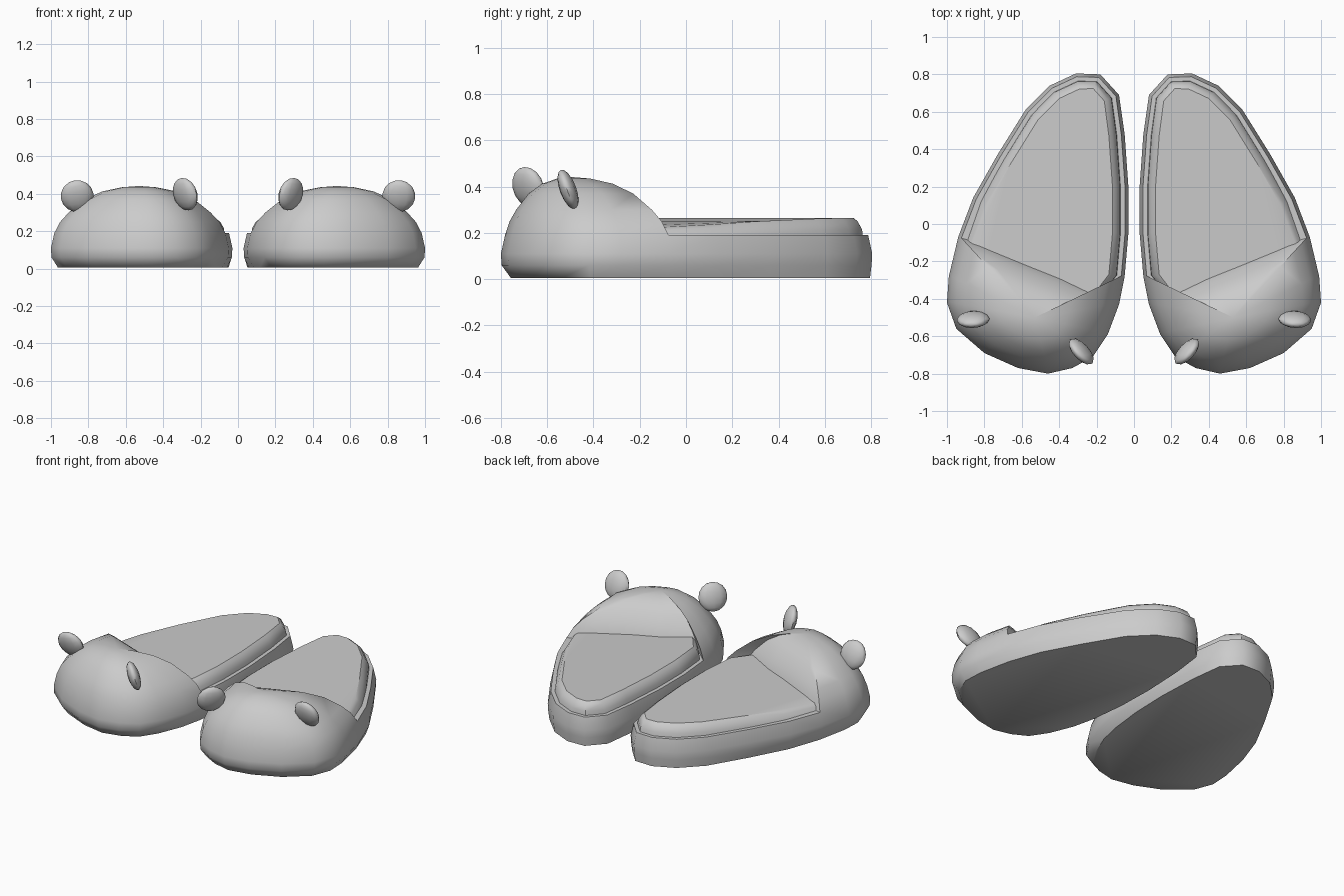
import bpy, bmesh, math
from mathutils import Vector, Matrix

if "Cube" in bpy.data.objects:
    bpy.data.objects.remove(bpy.data.objects["Cube"])

# plan outline of one slipper at its widest level, counter-clockwise from the heel
OUTLINE = [(.31, .805), (.18, .80), (.08, .69), (.05, .48), (.03, .2), (.03, -.05),
           (.05, -.28), (.08, -.43), (.14, -.59), (.22, -.71), (.33, -.77), (.46, -.80),
           (.62, -.77), (.80, -.69), (.95, -.56), (1.0, -.42), (.99, -.28), (.94, -.07),
           (.86, .14), (.73, .37), (.58, .61), (.45, .74)]
TOE = range(6, 18)                                # outline points under the head
BACK = [(.84, -.10), (.61, -.19), (.39, -.275), (.17, -.37)]   # rear edge of the head
CENTRE = Vector((.53, -.5))


def clamp(v):
    return max(0.0, min(1.0, v))


def inset(amount):
    """Outline moved inwards; amount is a number or a function of y."""
    pts = [Vector(p) for p in OUTLINE]
    out = []
    for i, p in enumerate(pts):
        t = (pts[(i + 1) % len(pts)] - pts[i - 1]).normalized()
        d = amount(p.y) if callable(amount) else amount
        out.append(p + Vector((-t.y, t.x)) * d)
    return out


def ring(bm, pts, z):
    return [bm.verts.new((p[0], p[1], z(p) if callable(z) else z)) for p in pts]


def bridge(bm, a, b):
    n = len(a)
    for i in range(n):
        j = (i + 1) % n
        bm.faces.new((a[i], a[j], b[j], b[i]))


def finish(name, bm, angle):
    bmesh.ops.recalc_face_normals(bm, faces=bm.faces)
    me = bpy.data.meshes.new(name)
    bm.to_mesh(me)
    bm.free()
    ob = bpy.data.objects.new(name, me)
    bpy.context.collection.objects.link(ob)
    bpy.ops.object.select_all(action='DESELECT')
    ob.select_set(True)
    bpy.context.view_layer.objects.active = ob
    bpy.ops.object.shade_smooth_by_angle(angle=math.radians(angle))
    ob.modifiers.new("other_foot", 'MIRROR').use_mirror_merge = False
    return ob


# slipper shell: side wall flowing into the rounded head
bm = bmesh.new()
levels = [(lambda y: .01 + .033 * clamp((.6 - y) / 1.2), .005), (.003, .06), (0, .11), (.018, .19)]
rings = [ring(bm, inset(d), z) for d, z in levels]
bm.faces.new(rings[0])
for a, b in zip(rings, rings[1:]):
    bridge(bm, a, b)
rim = rings[-1]
back = ring(bm, BACK, .19)
base = [rim[i] for i in TOE] + back
bm.faces.new([rim[i] for i in range(17, 22)] + [rim[i] for i in range(0, 7)] + back[::-1])
prev = base
for s, z in [(.93, .25), (.83, .30), (.64, .37), (.43, .413), (.2, .435)]:
    cur = ring(bm, [CENTRE + (v.co.xy - CENTRE) * s for v in base], z)
    bridge(bm, prev, cur)
    prev = cur
top = bm.verts.new((CENTRE.x, CENTRE.y, .442))
for i in range(len(prev)):
    bm.faces.new((prev[i], prev[(i + 1) % len(prev)], top))
finish("slipper_shell", bm, 55)

# insole: padded slab, slightly lower towards the outer front
def pad(h):
    return lambda p: h - .04 * clamp((p[0] - .2) / .6) * clamp((.7 - p[1]) / .8)

bm = bmesh.new()
rows = [ring(bm, inset(.04), .17), ring(bm, inset(.045), pad(.215)),
        ring(bm, inset(.065), pad(.25)), ring(bm, inset(.085), pad(.265))]
# keep the front end of the slab hidden inside the head
for row in rows:
    for v in row:
        if v.co.y < -.4:
            v.co.x = CENTRE.x + (v.co.x - CENTRE.x) * .8
            v.co.y = -.4 + (v.co.y + .4) * .4
for a, b in zip(rows, rows[1:]):
    bridge(bm, a, b)
bm.faces.new(rows[0])
bm.faces.new(rows[-1])
finish("insole", bm, 35)

# ears: flattened rounded discs
for name, loc, turn, lean, roll in [("outer_ear", (.86, -.51, .388), -3, 20, 10),
                                    ("inner_ear", (.282, -.682, .398), 47, 16, 0)]:
    bm = bmesh.new()
    bmesh.ops.create_uvsphere(bm, u_segments=12, v_segments=8, radius=1)
    m = (Matrix.Translation(loc) @ Matrix.Rotation(math.radians(turn), 4, 'Z')
         @ Matrix.Rotation(math.radians(lean), 4, 'X') @ Matrix.Rotation(math.radians(roll), 4, 'Y')
         @ Matrix.Diagonal((.088, .036, .09, 1)))
    bm.transform(m)
    finish(name, bm, 60)
